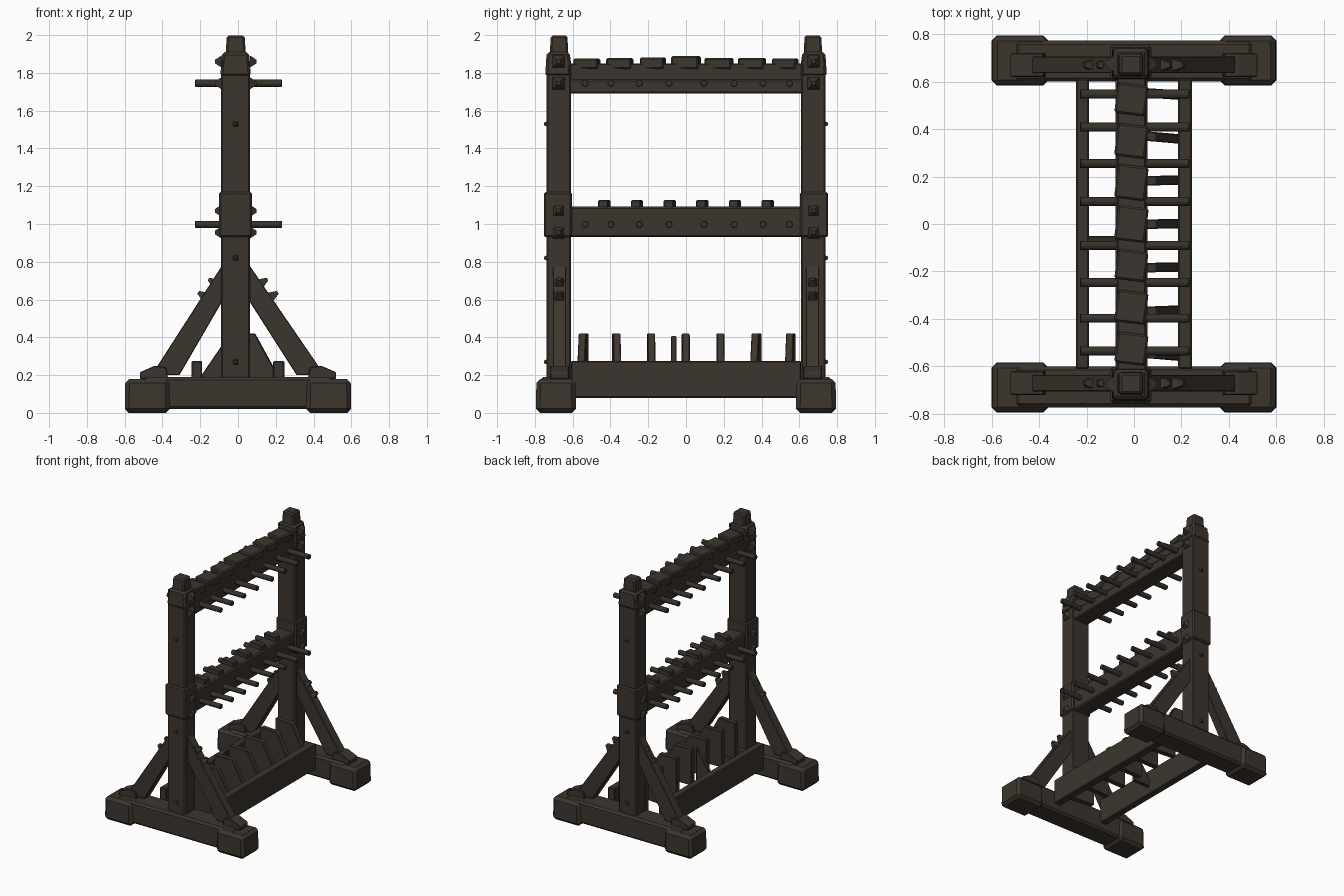
import bpy, bmesh, math, random
from mathutils import Matrix, Vector

if "Cube" in bpy.data.objects:
    bpy.data.objects.remove(bpy.data.objects["Cube"])

random.seed(4)


def material(name, col):
    m = bpy.data.materials.new(name)
    m.diffuse_color = (*col, 1)
    m.use_nodes = True
    m.node_tree.nodes["Principled BSDF"].inputs["Base Color"].default_value = m.diffuse_color
    return m


WOOD = material("dark_wood", (0.046, 0.036, 0.027))
PEG = material("peg_wood", (0.038, 0.031, 0.024))


def finish(bm, name, mat, bevel=0.0):
    bmesh.ops.recalc_face_normals(bm, faces=bm.faces)
    if bevel:
        bmesh.ops.bevel(bm, geom=bm.edges[:], offset=bevel, segments=1, affect='EDGES')
    me = bpy.data.meshes.new(name)
    bm.to_mesh(me)
    bm.free()
    me.materials.append(mat)
    ob = bpy.data.objects.new(name, me)
    bpy.context.collection.objects.link(ob)
    return ob


def box(name, xs, ys, zs, bevel=0.008, mat=WOOD, top=1.0, turn=0.0):
    """Box from ranges; top scales the upper end, turn rotates about z."""
    bm = bmesh.new()
    bmesh.ops.create_cube(bm, size=1)
    for v in bm.verts:
        if v.co.z > 0:
            v.co.x *= top
            v.co.y *= top
    size = [max(r) - min(r) for r in (xs, ys, zs)]
    mid = [sum(r) / 2 for r in (xs, ys, zs)]
    bm.transform(Matrix.Translation(mid) @ Matrix.Rotation(turn, 4, 'Z') @ Matrix.Diagonal((*size, 1)))
    return finish(bm, name, mat, bevel)


def prism(name, profile, y0, y1, bevel=0.004, turn=0.0):
    """Extrude an (x, z) outline along y."""
    bm = bmesh.new()
    f = bm.faces.new([bm.verts.new((x, y0, z)) for x, z in profile])
    ext = bmesh.ops.extrude_face_region(bm, geom=[f])["geom"]
    for v in ext:
        if isinstance(v, bmesh.types.BMVert):
            v.co.y = y1
    c = Vector((0.1, (y0 + y1) / 2, 0))
    bm.transform(Matrix.Translation(c) @ Matrix.Rotation(turn, 4, 'Z') @ Matrix.Translation(-c))
    return finish(bm, name, WOOD, bevel)


def stud(name, pos, direction, r=0.035, h=0.035):
    """Four-sided pointed stud."""
    bm = bmesh.new()
    bmesh.ops.create_cone(bm, cap_ends=True, segments=4, radius1=r * 1.3, radius2=r * 0.4, depth=h)
    q = Vector(direction).to_track_quat('Z', 'Y').to_matrix().to_4x4()
    bm.transform(Matrix.Translation(pos) @ q @ Matrix.Rotation(math.pi / 4, 4, 'Z'))
    return finish(bm, name, WOOD)


CX = -0.012  # the uprights sit slightly left of centre

for s, end in ((-1, "front"), (1, "back")):
    def yr(a, b):
        return sorted((s * a, s * b))

    # sled foot with heavy end blocks
    box(end + "_foot_beam", (-0.5, 0.5), yr(0.60, 0.772), (0.02, 0.19), 0.015)
    for sx, side in ((-1, "left"), (1, "right")):
        xs = sorted((sx * 0.36, sx * 0.6))
        box(f"{end}_{side}_foot_block", xs, yr(0.582, 0.795), (0.0, 0.18), 0.022, top=0.97)

        # diagonal brace, with cleats at its ends
        prism(f"{end}_{side}_brace",
              [(sx * x + (CX if x < 0.1 else 0), z) for x, z in
               ((0.43, 0.2), (0.445, 0.22), (0.06, 0.80), (0.06, 0.61), (0.31, 0.2))],
              s * 0.635, s * 0.705)
        prism(f"{end}_{side}_brace_heel",
              [(sx * x, z) for x, z in ((0.37, 0.18), (0.52, 0.18), (0.52, 0.215), (0.44, 0.25), (0.38, 0.24))],
              s * 0.62, s * 0.72)
        for k, (x, z) in enumerate(((0.135, 0.695), (0.19, 0.625))):
            stud(f"{end}_{side}_brace_stud_{k}", (sx * x, s * 0.67, z), (sx * 0.84, 0, 0.54), 0.03, 0.05)

        # studs on the sides of the post
        for z in (0.955, 1.07, 1.745, 1.86):
            stud(f"{end}_{side}_post_stud_{int(z * 100)}", (CX + sx * 0.092, s * 0.675, z), (sx, 0, 0))

    # upright post, collar and cap
    box(end + "_post", (-0.09, 0.063), yr(0.61, 0.738), (0.15, 1.87), 0.008)
    box(end + "_post_collar", (-0.1, 0.073), yr(0.603, 0.753), (0.93, 1.17), 0.01)
    box(end + "_post_head", (-0.094, 0.068), yr(0.606, 0.746), (1.78, 1.91), 0.014, top=0.88)
    box(end + "_post_cap", (-0.066, 0.042), yr(0.622, 0.722), (1.88, 1.998), 0.01, top=0.88)
    for z in (0.27, 0.82, 1.53):
        stud(f"{end}_post_face_stud_{int(z * 100)}", (CX, s * 0.738, z), (0, s, 0), 0.022, 0.03)

# cross rails
box("top_rail", (-0.072, 0.05), (-0.62, 0.62), (1.76, 1.85), 0.006)
box("top_rail_lower_band", (-0.078, 0.056), (-0.62, 0.62), (1.69, 1.765), 0.008)
box("middle_rail", (-0.078, 0.056), (-0.62, 0.62), (0.93, 1.092), 0.01)

# slightly crooked blocks leaving notches along the top rail
for i in range(7):
    y = (i - 3) * 0.175
    w = 0.068 + random.uniform(-0.006, 0.006)
    box(f"top_rail_block_{i}", (-0.076, 0.054), (y - w, y + w),
        (1.82, 1.885 + random.uniform(-0.01, 0.008)), 0.008, turn=-0.12)

# small dividers on the middle rail
for i in range(6):
    y = (i - 2.5) * 0.173
    box(f"middle_rail_divider_{i}", (-0.07, 0.048), (y - 0.026, y + 0.026), (1.07, 1.126), 0.005, turn=-0.12)

# pegs through both rails
for row, z in (("middle", 0.998), ("top", 1.745)):
    for i, y in enumerate((-0.535, -0.397, -0.247, -0.09, 0.095, 0.255, 0.408, 0.547)):
        bm = bmesh.new()
        bmesh.ops.create_cone(bm, cap_ends=True, segments=8, radius1=0.02, radius2=0.02, depth=0.46)
        bm.transform(Matrix.Translation((0.003, y, z)) @ Matrix.Rotation(math.pi / 2, 4, 'Y'))
        finish(bm, f"{row}_peg_{i}", PEG, 0.003)

# lower side beams
box("left_side_beam", (-0.245, -0.19), (-0.61, 0.61), (0.08, 0.275), 0.006)
box("right_side_beam", (0.185, 0.245), (-0.61, 0.61), (0.08, 0.275), 0.006)

# wedge-shaped dividers standing on the right beam
for i in range(7):
    y = (i - 3) * 0.183
    prism(f"lower_divider_{i}",
          [(-0.06, 0.14), (0.2, 0.14), (0.2, 0.22), (0.09, 0.42), (-0.06, 0.42)],
          y - 0.02, y + 0.02, turn=random.uniform(-0.12, 0.05))
# single strut tying the dividers to the left beam
prism("left_divider_strut", [(-0.2, 0.14), (-0.05, 0.14), (-0.05, 0.41), (-0.2, 0.19)], -0.08, -0.05)
